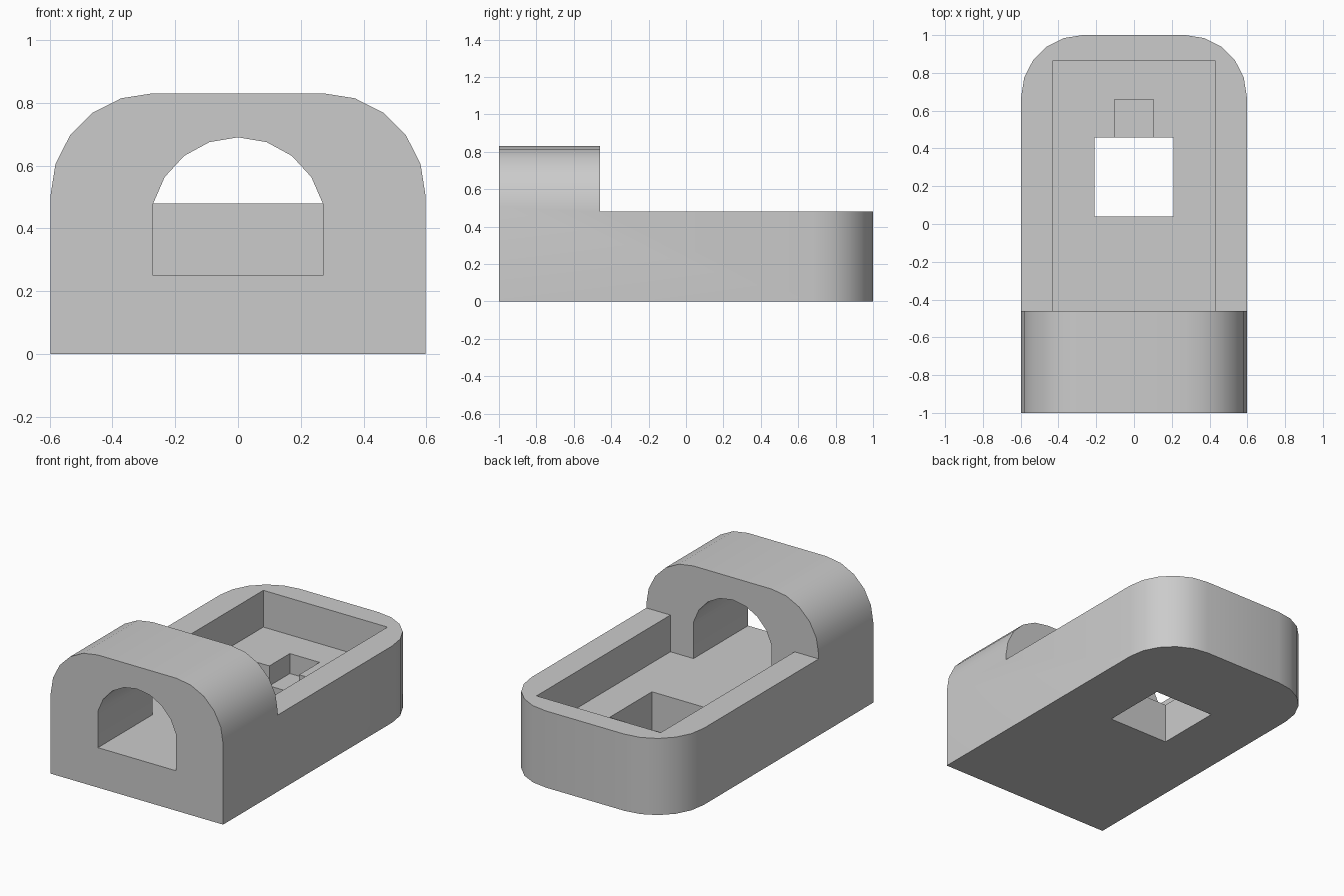
import bpy, bmesh
from math import sin, cos, radians
from mathutils import Vector

cube = bpy.data.objects.get("Cube")
if cube:
    bpy.data.objects.remove(cube, do_unlink=True)

HALF_W, DECK, FLOOR, STEP_Y = 0.597, 0.48, 0.25, -0.46

grey = bpy.data.materials.new("plain grey")
grey.use_nodes = True
GREY = (0.6, 0.6, 0.6, 1)
grey.diffuse_color = GREY
grey.node_tree.nodes["Principled BSDF"].inputs["Base Color"].default_value = GREY


def prism(name, profile, sweep, rounded=None):
    """Extrude a closed profile; round the edges chosen by a rule."""
    bm = bmesh.new()
    face = bm.faces.new([bm.verts.new(p) for p in profile])
    new = bmesh.ops.extrude_face_region(bm, geom=[face])["geom"]
    verts = [v for v in new if isinstance(v, bmesh.types.BMVert)]
    bmesh.ops.translate(bm, verts=verts, vec=Vector(sweep))
    bmesh.ops.recalc_face_normals(bm, faces=bm.faces)
    if rounded:
        edges = [e for e in bm.edges if rounded(e)]
        bmesh.ops.bevel(bm, geom=edges, offset=0.325, segments=5,
                        profile=0.5, affect='EDGES')
    mesh = bpy.data.meshes.new(name)
    bm.to_mesh(mesh)
    bm.free()
    obj = bpy.data.objects.new(name, mesh)
    bpy.context.collection.objects.link(obj)
    mesh.materials.append(grey)
    return obj


def box(name, w, y0, y1, z0, z1):
    profile = [(-w, y0, z0), (w, y0, z0), (w, y1, z0), (-w, y1, z0)]
    return prism(name, profile, (0, 0, z1 - z0))


def needs_rounding(edge):
    a, b = (v.co for v in edge.verts)
    back_corner = min(a.y, b.y) > 0.9 and abs(a.z - b.z) > 0.1
    hood_shoulder = min(a.z, b.z) > 0.8 and abs(a.y - b.y) > 0.1
    return back_corner or hood_shoulder


# Body: stepped side outline with rounded hood shoulders and back corners
side = [(-1, 0), (1, 0), (1, DECK), (STEP_Y, DECK), (STEP_Y, 0.83), (-1, 0.83)]
body = prism("housing_body", [(-HALF_W, y, z) for y, z in side],
             (2 * HALF_W, 0, 0), needs_rounding)

# Arched opening through the hood
R = 0.2785
arch = [(R * sin(radians(a)), 0.69 - R + R * cos(radians(a)))
        for a in range(-76, 77, 19)]
arch = [(-0.27, FLOOR)] + arch + [(0.27, FLOOR)]

cutters = [
    box("pocket_cutter", 0.43, STEP_Y, 0.865, FLOOR, 0.7),
    prism("arch_cutter", [(x, -1.1, z) for x, z in arch], (0, 0.8, 0)),
    box("floor_hole_cutter", 0.208, 0.04, 0.457, -0.1, 0.4),
    box("notch_cutter", 0.103, 0.3, 0.66, 0.125, 0.4),
]

# Carve the openings, then drop the cutters
bpy.context.view_layer.objects.active = body
for cutter in cutters:
    cutter.hide_render = True
    mod = body.modifiers.new(cutter.name, 'BOOLEAN')
    mod.operation, mod.solver, mod.object = 'DIFFERENCE', 'EXACT', cutter
    bpy.ops.object.modifier_apply(modifier=mod.name)
    bpy.data.objects.remove(cutter, do_unlink=True)

bpy.ops.object.select_all(action='DESELECT')
body.select_set(True)
bpy.ops.object.shade_smooth_by_angle(angle=radians(30))
